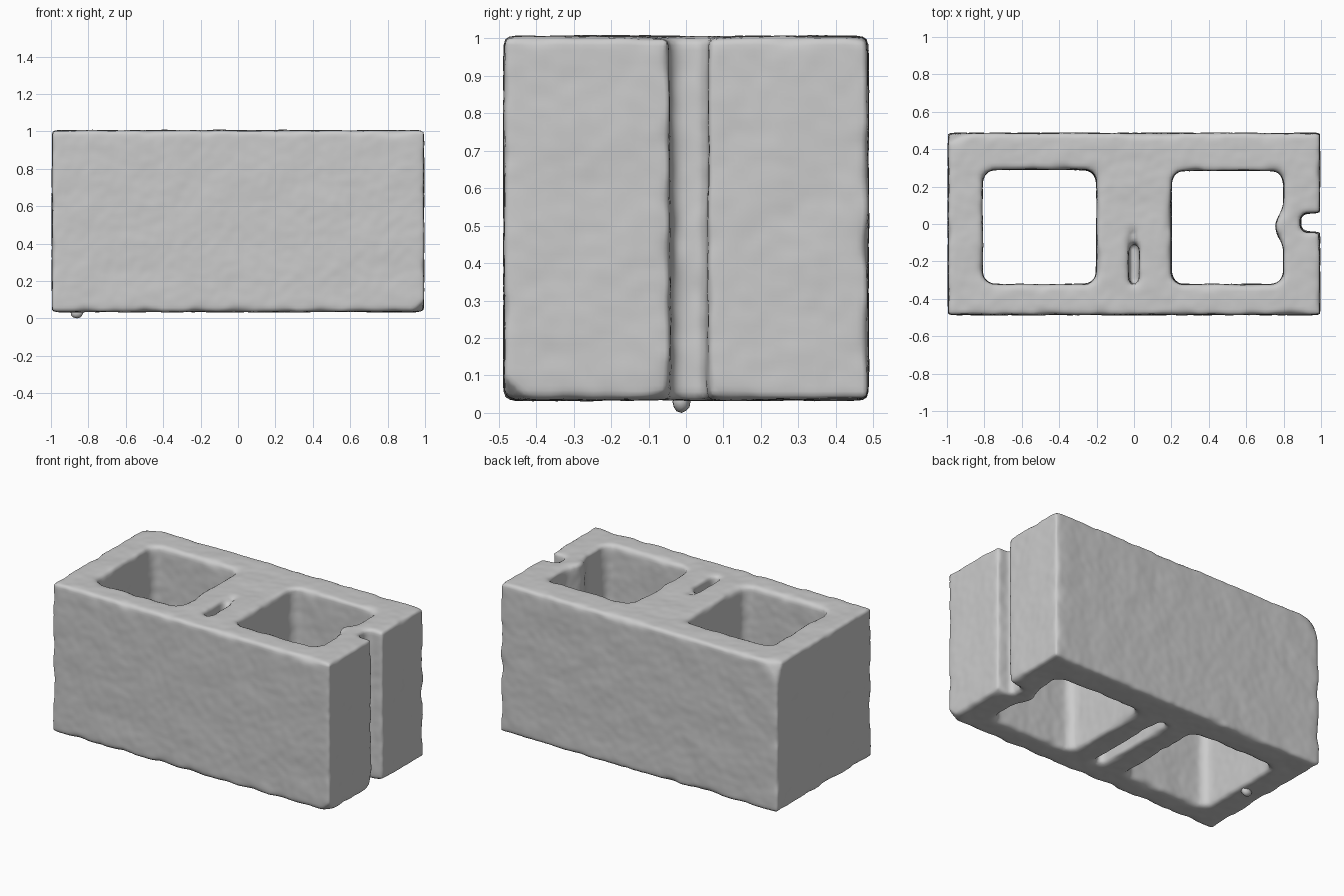
import bpy, bmesh, math
from mathutils import Vector, noise

if "Cube" in bpy.data.objects:
    bpy.data.objects.remove(bpy.data.objects["Cube"])


def link(name, bm):
    me = bpy.data.meshes.new(name)
    bmesh.ops.recalc_face_normals(bm, faces=bm.faces)
    bm.to_mesh(me)
    bm.free()
    ob = bpy.data.objects.new(name, me)
    bpy.context.collection.objects.link(ob)
    return ob


def rounded_rect(x0, x1, y0, y1, r, n=5):
    pts = []
    for cx, cy, a0 in ((x1 - r, y1 - r, 0), (x0 + r, y1 - r, 90),
                       (x0 + r, y0 + r, 180), (x1 - r, y0 + r, 270)):
        for i in range(n + 1):
            a = math.radians(a0 + 90 * i / n)
            pts.append((cx + r * math.cos(a), cy + r * math.sin(a)))
    return pts


def prism(name, pts, z0, z1):
    bm = bmesh.new()
    f = bm.faces.new([bm.verts.new((x, y, z0)) for x, y in pts])
    ext = bmesh.ops.extrude_face_region(bm, geom=[f])
    for v in ext["geom"]:
        if isinstance(v, bmesh.types.BMVert):
            v.co.z = z1
    return link(name, bm)


# Solid block with two broken corners
bm = bmesh.new()
bmesh.ops.create_cube(bm, size=1)
for v in bm.verts:
    v.co = Vector((v.co.x * 1.988, v.co.y * 0.972, 0.52 + v.co.z * 0.972))
for corner, size in (((0.994, -0.486, 0.034), (0.08, 0.07, 0.06)),
                     ((-0.994, 0.486, 1.006), (0.10, 0.06, 0.13))):
    c = Vector(corner)
    sign = Vector((math.copysign(1, c.x), math.copysign(1, c.y), 1 if c.z > 0.5 else -1))
    no = Vector([sign[i] / size[i] for i in range(3)])
    p = c - Vector((sign.x * size[0], 0, 0))
    r = bmesh.ops.bisect_plane(bm, geom=bm.verts[:] + bm.edges[:] + bm.faces[:],
                               plane_co=p, plane_no=no.normalized(), clear_outer=True)
    edges = [e for e in r["geom_cut"] if isinstance(e, bmesh.types.BMEdge)]
    bmesh.ops.holes_fill(bm, edges=edges, sides=0)
block = link("concrete_block", bm)

# Cores, the right one with a bulge behind the end groove
left = rounded_rect(-0.81, -0.20, -0.322, 0.29, 0.06)
right = rounded_rect(0.20, 0.80, -0.322, 0.285, 0.06)
bulge = []
for i in range(11):
    t = i / 10
    bulge.append((0.80 - 0.045 * math.sin(math.pi * t) ** 2, -0.14 + 0.25 * t))
right += bulge

# Cutters: cores, end groove, slots in the middle web
cutters = [
    prism("left_core_cutter", left, -0.2, 1.3),
    prism("right_core_cutter", right, -0.2, 1.3),
    prism("end_groove_cutter", [(0.89, -0.042), (1.2, -0.042), (1.2, 0.058), (0.89, 0.058)], -0.2, 1.3),
    prism("top_slot_cutter", rounded_rect(-0.03, 0.028, -0.325, -0.10, 0.025), 0.86, 1.3),
    prism("shallow_slot_cutter", rounded_rect(-0.03, 0.015, -0.15, -0.02, 0.02), 0.98, 1.3),
    prism("bottom_slot_cutter", rounded_rect(-0.03, 0.03, -0.325, 0.27, 0.025), -0.2, 0.18),
]
for c in cutters:
    c.hide_render = True
    c.hide_set(True)
    m = block.modifiers.new(c.name, "BOOLEAN")
    m.operation = "DIFFERENCE"
    m.solver = "EXACT"
    m.object = c

# Dense even mesh for the weathered surface
m = block.modifiers.new("remesh", "REMESH")
m.mode = "VOXEL"
m.voxel_size = 0.016
dg = bpy.context.evaluated_depsgraph_get()
block.data = bpy.data.meshes.new_from_object(block.evaluated_get(dg))
block.modifiers.clear()
for c in cutters:
    bpy.data.objects.remove(c)

# Worn edges and gentle dents
bm = bmesh.new()
bm.from_mesh(block.data)
sharp = [v.co.copy() for v in bm.verts]
for _ in range(10):
    bmesh.ops.smooth_vert(bm, verts=bm.verts, factor=0.5,
                          use_axis_x=True, use_axis_y=True, use_axis_z=True)
bm.normal_update()
for v, s in zip(bm.verts, sharp):
    wear = min(1.3, max(0.25, 0.4 + 1.3 * noise.noise(s * 9)))
    dent = 0.004 * noise.noise(s * 6) + 0.002 * noise.noise(s * 22)
    v.co = s.lerp(v.co, wear) + v.normal * dent
bm.to_mesh(block.data)
bm.free()
block.data.shade_smooth()

# Crumb stuck under the left end
bm = bmesh.new()
bmesh.ops.create_icosphere(bm, subdivisions=2, radius=1)
for v in bm.verts:
    k = 1 + 0.25 * noise.noise(v.co * 2)
    v.co = Vector((-0.86 + v.co.x * 0.035 * k, -0.012 + v.co.y * 0.024 * k, 0.03 + v.co.z * 0.03))
crumb = link("mortar_crumb", bm)
crumb.data.shade_smooth()
